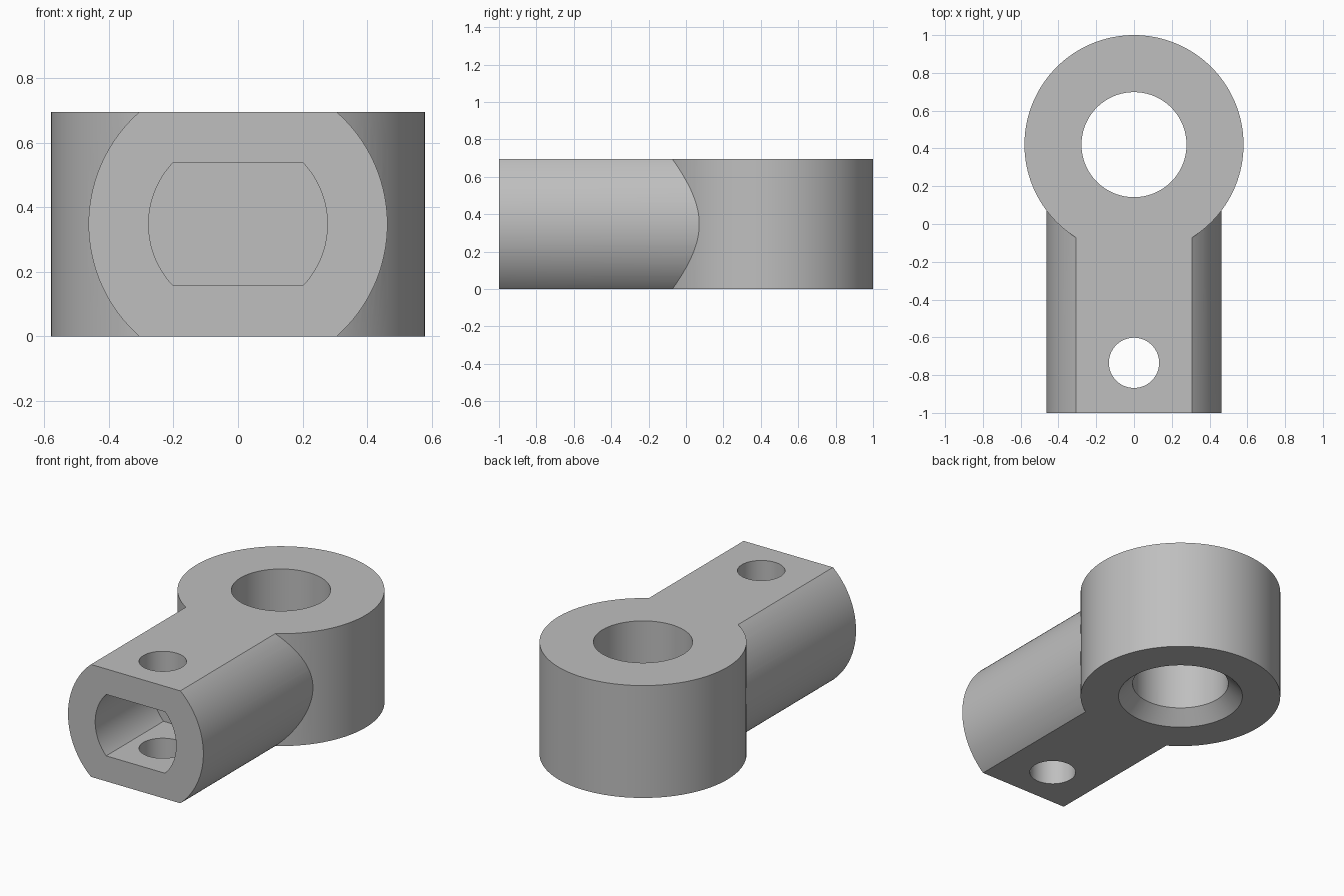
import bpy
from math import pi

cube = bpy.data.objects.get("Cube")
if cube:
    bpy.data.objects.remove(cube, do_unlink=True)

HEIGHT = 0.695
MID = HEIGHT / 2
RING_Y = 0.42
PIN_Y = -0.735
SIDES = 128

steel = bpy.data.materials.new("plain grey")
steel.use_nodes = True
grey = (0.52, 0.52, 0.52, 1)
steel.diffuse_color = grey
steel.node_tree.nodes["Principled BSDF"].inputs["Base Color"].default_value = grey


def upright(name, y, r_low, r_high, z0, z1):
    """Vertical cylinder or cone between two heights."""
    bpy.ops.mesh.primitive_cone_add(vertices=SIDES, radius1=r_low, radius2=r_high,
                                    depth=z1 - z0, location=(0, y, (z0 + z1) / 2))
    return finish(name)


def lengthwise(name, radius, y0, y1):
    """Cylinder lying along y at mid height."""
    bpy.ops.mesh.primitive_cylinder_add(vertices=SIDES, radius=radius, depth=y1 - y0,
                                        location=(0, (y0 + y1) / 2, MID),
                                        rotation=(pi / 2, 0, 0))
    return finish(name)


def slab(name, height):
    """Wide block that trims a round part to flats above and below."""
    bpy.ops.mesh.primitive_cube_add(size=1, location=(0, 0, MID))
    bpy.context.object.scale = (4, 4, height)
    return finish(name)


def finish(name):
    obj = bpy.context.object
    obj.name = name
    bpy.ops.object.transform_apply(location=True, rotation=True, scale=True)
    obj.data.materials.append(steel)
    return obj


def combine(target, tool, operation):
    mod = target.modifiers.new(operation.lower(), 'BOOLEAN')
    mod.operation = operation
    mod.solver = 'EXACT'
    mod.object = tool
    bpy.context.view_layer.objects.active = target
    bpy.ops.object.modifier_apply(modifier=mod.name)
    bpy.data.objects.remove(tool, do_unlink=True)


# Ring head and round shank, joined and trimmed to flat faces
body = upright("rod_end_body", RING_Y, 0.58, 0.58, -0.3, HEIGHT + 0.3)
combine(body, lengthwise("shank", 0.463, -1, RING_Y), 'UNION')
combine(body, slab("outer_flats", HEIGHT), 'INTERSECT')

# Bore with a chamfered mouth underneath
combine(body, upright("bore", RING_Y, 0.278, 0.278, -0.2, HEIGHT + 0.2), 'DIFFERENCE')
combine(body, upright("bore_chamfer", RING_Y, 0.46, 0.26, -0.1, 0.1), 'DIFFERENCE')

# Blind socket with flat floor and ceiling
socket = lengthwise("socket", 0.277, -1.2, -0.44)
combine(socket, slab("socket_flats", 0.38), 'INTERSECT')
combine(body, socket, 'DIFFERENCE')

# Cross pin hole through both walls
combine(body, upright("pin_hole", PIN_Y, 0.133, 0.133, -0.2, HEIGHT + 0.2), 'DIFFERENCE')

# Smooth round walls, sharp edges
bpy.ops.object.select_all(action='DESELECT')
body.select_set(True)
bpy.context.view_layer.objects.active = body
bpy.ops.object.shade_smooth_by_angle(angle=pi / 6)
